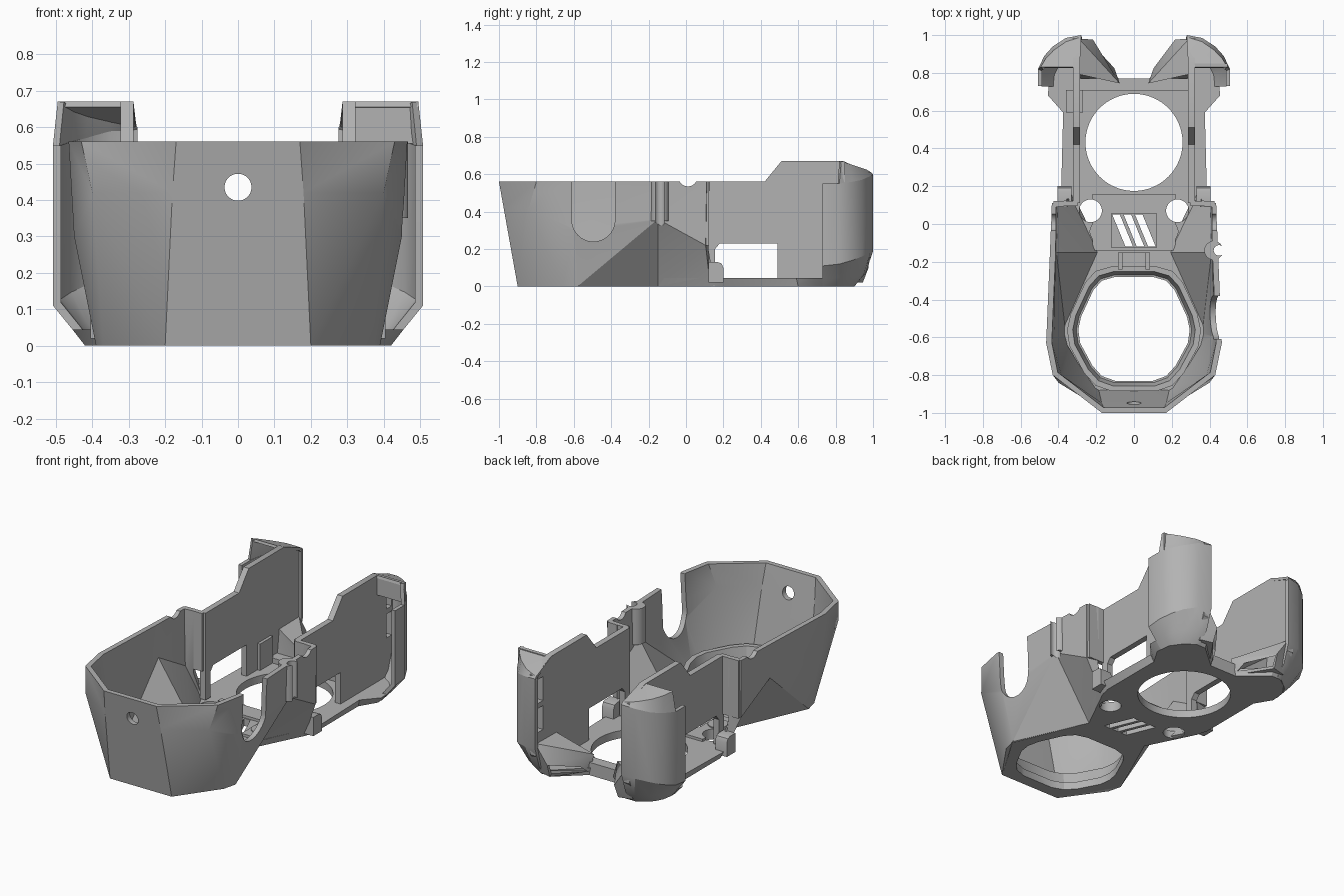
import bpy, bmesh, math

cube = bpy.data.objects.get("Cube")
if cube:
    bpy.data.objects.remove(cube, do_unlink=True)

grey = bpy.data.materials.new("matte_grey")
grey.use_nodes = True
grey.diffuse_color = (0.45, 0.45, 0.45, 1)
grey.node_tree.nodes["Principled BSDF"].inputs["Base Color"].default_value = (0.45, 0.45, 0.45, 1)
parts = []


def make(name, verts, faces, fix=True):
    bm = bmesh.new()
    vs = [bm.verts.new(v) for v in verts]
    for f in faces:
        bm.faces.new([vs[i] for i in f])
    if fix:
        bmesh.ops.recalc_face_normals(bm, faces=bm.faces)
    me = bpy.data.meshes.new(name)
    bm.to_mesh(me)
    bm.free()
    ob = bpy.data.objects.new(name, me)
    bpy.context.scene.collection.objects.link(ob)
    return ob


def loft(name, rings, loop=False, cap=False, fix=False):
    """Join rows of points with triangles; optionally close and cap them."""
    n = len(rings[0])
    faces = []
    for r in range(len(rings) - 1):
        for i in range(n if loop else n - 1):
            a, b = r * n + i, r * n + (i + 1) % n
            faces += [(a, b, b + n), (a, b + n, a + n)]
    if cap:
        faces += [tuple(range(n))[::-1], tuple(range(len(rings) * n - n, len(rings) * n))]
    return make(name, [p for r in rings for p in r], faces, fix)


def prism(name, outline, z0, z1, top=None):
    return loft(name, [[(x, y, z0) for x, y in outline],
                       [(x, y, z1) for x, y in (top or outline)]], True, True, True)


def box(name, x0, x1, y0, y1, z0, z1):
    return prism(name, [(x0, y0), (x1, y0), (x1, y1), (x0, y1)], z0, z1)


def circle(x, y, r, n=48):
    return [(x + r * math.cos(2 * math.pi * i / n), y + r * math.sin(2 * math.pi * i / n))
            for i in range(n)]


def both(half):
    """Complete an outline listed from nose to back on the left side."""
    return half + [(-x, y) for x, y in reversed(half)]


def finish(ob, mirror=False, thick=0, offset=-1, cuts=(), top=None, even=True):
    """Apply mirror, wall thickness and cut-outs, and give the colour."""
    if mirror:
        m = ob.modifiers.new("mirror", 'MIRROR')
        m.merge_threshold = 0.0005
    if thick:
        m = ob.modifiers.new("wall", 'SOLIDIFY')
        m.thickness, m.offset, m.use_even_offset = thick, offset, even
    for c in cuts:
        m = ob.modifiers.new("cut", 'BOOLEAN')
        m.operation, m.solver, m.object = 'DIFFERENCE', 'EXACT', c
        c.hide_render = True
    bpy.context.view_layer.update()
    dg = bpy.context.evaluated_depsgraph_get()
    me = bpy.data.meshes.new_from_object(ob.evaluated_get(dg))
    ob.modifiers.clear()
    ob.data = me
    for c in cuts:
        bpy.data.objects.remove(c, do_unlink=True)
    if top:
        for v in me.vertices:
            v.co.z = min(v.co.z, top)
    me.materials.clear()
    me.materials.append(grey)
    parts.append(ob)
    return ob


def screw_cutters():
    return [prism("screw_cutter", circle(s * .23, .07, .06), -.1, .2) for s in (-1, 1)]


# Faceted front bowl, with side notch, front hole and rim dip
bowl = loft("front_bowl", [
    [(x, y, 0) for x, y in [(0, -.9), (.2, -.9), (.37, -.66), (.39, -.58), (.2, -.15),
                            (.34, .13), (.35, .155)]],
    [(0, -.975, .42), (.18, -.975, .42), (.4, -.84, .42), (.45, -.6, .3), (.44, -.15, .36),
     (.43, .105, .22), (.36, .12, .2)],
    [(x, y, .56) for x, y in [(0, -1), (.17, -1), (.43, -.8), (.465, -.63), (.445, -.15),
                              (.435, .11), (.36, .125)]]])
arc = [(-.495 + .115 * math.cos(a), .355 + .115 * math.sin(a))
       for a in [math.pi + math.pi * i / 20 for i in range(21)]]
notch = arc + [(-.38, .7), (-.61, .7)]
bowl_cuts = [loft("notch_cutter", [[(x, y, z) for y, z in notch] for x in (.3, .6)], True, True, True),
             loft("hole_cutter", [[(x, y, z) for x, z in circle(0, .435, .037)]
                                  for y in (-1.1, -.8)], True, True, True),
             loft("dip_cutter", [[(x, y, z) for y, z in circle(.01, .585, .05)]
                                 for x in (-.6, .6)], True, True, True),
             prism("lug_cutter", circle(.45, -.14, .028), .2, .7)]
finish(bowl, True, .03, -1, bowl_cuts, .56, False)

# Grooved cable lug on the left wall
lug = prism("cable_lug", circle(.422, -.14, .05), .35, .56)
finish(lug, cuts=[prism("lug_bore", circle(.45, -.14, .028), .1, .7)])

# Chamfered bottom plate with its openings
low = [(.2, -.895), (.385, -.59), (.2, -.15), (.34, .13), (.36, .2), (.36, .6), (.42, .7),
       (.41, .79), (.36, .86), (.3, .9), (.24, .9), (.09, .77)]
high = [(.2, -.895), (.385, -.59), (.225, -.15), (.36, .13), (.385, .2), (.375, .59), (.455, .68),
        (.45, .8), (.4, .87), (.33, .93), (.24, .92), (.08, .77)]
plate = prism("bottom_plate", both(low), 0, .045, both(high))
port = both([(.1, -.83), (.17, -.805), (.22, -.75), (.285, -.63), (.295, -.56), (.28, -.49),
             (.215, -.35), (.17, -.3), (.1, -.28)])
cutters = [prism("port_cutter", port, -.1, .2), prism("fan_cutter", circle(0, .432, .257, 64), -.1, .2)]
for x in (-.06, 0, .06):
    cutters.append(prism("vent_cutter", [(x + .015, -.12), (x + .055, -.12), (x - .015, .05),
                                         (x - .055, .05)], -.1, .2))
finish(plate, cuts=cutters + screw_cutters())


# Flared collar round the front port
def grow(k, z):
    return [(x * k, -.555 + (y + .555) * k, z) for x, y in port]


finish(loft("port_collar", [grow(1, .002), grow(1.1, .12), grow(1.2, .12), grow(1.16, .002), grow(1, .002)],
            True, fix=True))

# Raised centre deck, magnet discs and latch
deck = box("centre_deck", -.22, .22, -.14, .16, .04, .06)
finish(deck, cuts=screw_cutters() + [box("vent_window", -.12, .12, -.125, .055, 0, .2)])
finish(prism("magnet_discs", circle(.18, -.04, .055), .04, .066), True)
finish(box("latch_base", -.085, .085, -.24, -.15, .03, .1))
finish(box("latch_arms", .06, .085, -.24, -.15, .1, .14), True)

# Tall side walls with the lower window and rear slots
profile = [(.155, .05), (.155, .2), (.18, .23), (.49, .23), (.49, .03), (.9, .03), (.985, .14),
           (.985, .61), (.84, .67), (.51, .67), (.42, .56), (.11, .56), (.11, .05)]
wall = loft("side_walls", [[(x, y, z) for y, z in profile] for x in (.287, .322)], True, True, True)
slots = [box("slot_cutter", .2, .4, .915, .965, z, z + .14) for z in (.27, .44)]
finish(wall, True, cuts=slots)

# Step slabs joining the bowl to the walls, their feet, and a cable block
finish(box("step_slabs", .3, .425, .095, .122, .22, .56), True)
foot = [(.12, .02), (.2, .02), (.2, .1), (.19, .123), (.17, .13), (.12, .13)]
finish(loft("step_feet", [[(x, y, z) for y, z in foot] for x in (.33, .405)], True, True, True), True)
finish(box("cable_block", -.36, -.27, .59, .71, .04, .2))

# Hollow rear wings, open to the front
wing = loft("rear_wings", [
    [(.42, .73, 0), (.41, .79, 0), (.385, .84, 0), (.36, .86, 0), (.31, .9, 0), (.28, .9, 0)],
    [(.455, .73, .045), (.45, .8, .045), (.43, .85, .05), (.39, .9, .055), (.33, .95, .065),
     (.28, .96, .07)],
    [(.508, .73, .11), (.508, .82, .12), (.475, .89, .14), (.43, .94, .16), (.36, .985, .18),
     (.28, 1, .19)],
    [(.508, .73, .55), (.508, .82, .55), (.475, .89, .56), (.43, .94, .57), (.36, .985, .59),
     (.28, 1, .6)]])
finish(wing, True, .022)

# Sloping caps above the wings
rim = [(.508, .82, .55), (.475, .89, .56), (.43, .94, .57), (.36, .985, .59), (.28, 1, .6)]
crest = [(.495, .83, .67), (.468, .875, .655), (.425, .92, .64), (.36, .965, .625), (.28, .99, .61)]
finish(loft("wing_caps", [rim, crest]), True, .02)
finish(make("wing_tops", crest + [(.287, .83, .67)], [(i, i + 1, 5) for i in range(4)]),
       True, .015)
finish(box("left_wing_front", .32, .495, .83, .85, .555, .668))

# Nozzle ducts angled towards the rear centre
root = [(.3, .78, .03), (.3, .92, .03), (.3, .97, .2), (.3, .8, .2)]
mouth = [(.09, .77, .02), (.22, .94, .03), (.22, .965, .1), (.09, .785, .09)]
finish(loft("nozzle_ducts", [root, mouth], True), True, .018, 0)

# Rear rail behind the fan opening
finish(box("rear_rail", -.29, .29, .705, .77, .04, .075))

bpy.ops.object.select_all(action='DESELECT')
for ob in parts:
    ob.select_set(True)
bpy.context.view_layer.objects.active = parts[0]
bpy.ops.object.shade_smooth_by_angle(angle=math.radians(27))
